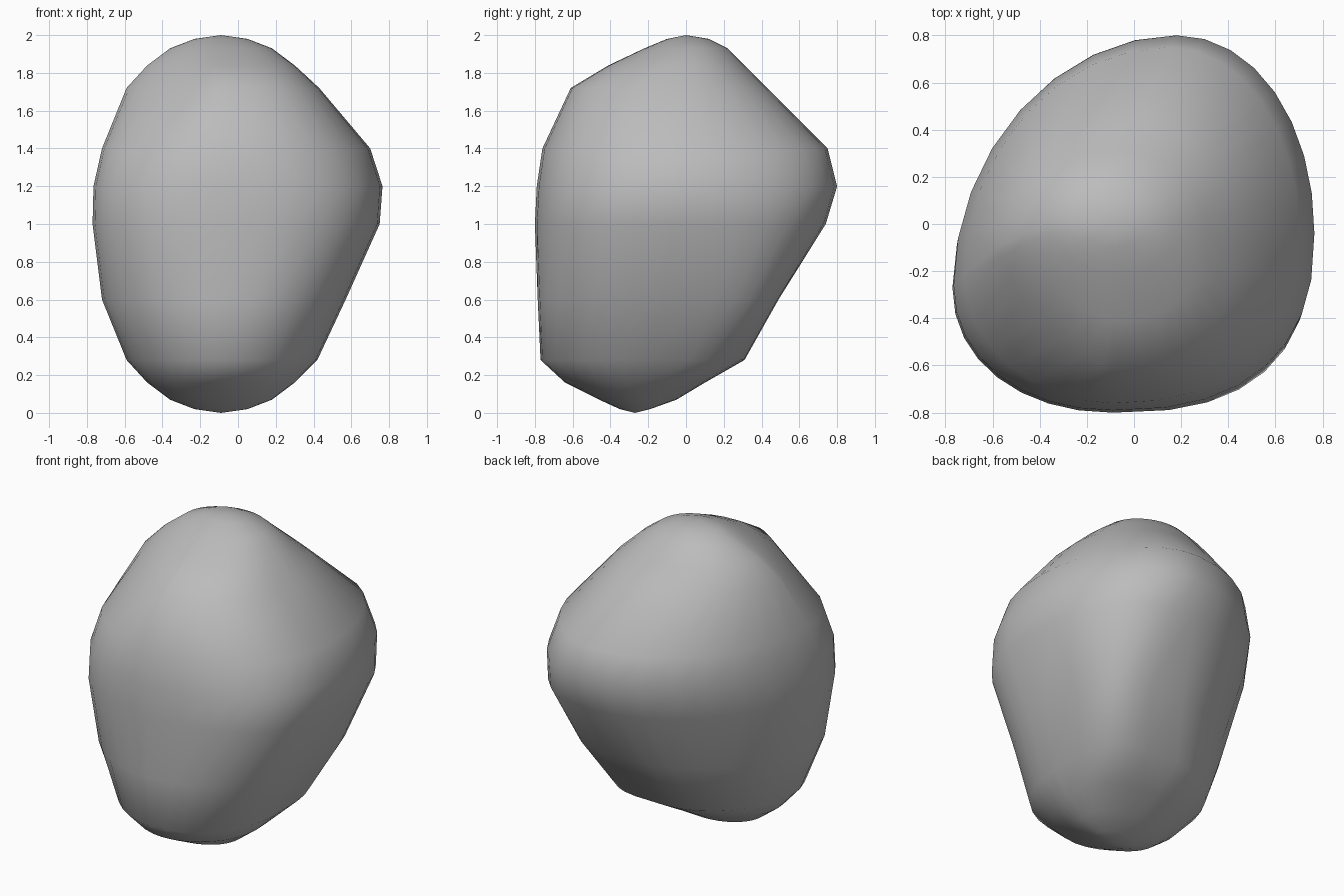
import bpy, bmesh
from math import sin, cos, pi

if "Cube" in bpy.data.objects:
    bpy.data.objects.remove(bpy.data.objects["Cube"])

# Stone cross-sections: z, left, right, front, back, y of left bulge, y of right bulge, x of back bulge,
# then corner squareness: back right, front right, back left, front left
RINGS = [
    (0.02, -.23, .05, -.35, -.19, -.27, -.27, -.09, 2.0, 2.0, 2.0, 2.0),
    (0.07, -.36, .18, -.46, -.05, -.25, -.25, -.09, 2.3, 2.0, 2.0, 2.0),
    (0.16, -.48, .30, -.64, .10, -.25, -.24, -.09, 2.9, 2.0, 1.9, 1.9),
    (0.28, -.59, .42, -.77, .31, -.25, -.22, -.07, 4.0, 2.1, 1.9, 1.75),
    (0.60, -.72, .57, -.785, .49, -.26, -.12, 0.04, 4.0, 2.3, 1.72, 1.9),
    (1.00, -.77, .75, -.80, .74, -.27, -.06, .16, 2.4, 2.6, 1.9, 2.1),
    (1.20, -.765, .765, -.79, .80, -.26, -.04, .18, 2.05, 2.45, 1.95, 2.1),
    (1.40, -.72, .70, -.76, .75, -.22, -.03, .15, 2.0, 2.35, 1.97, 1.95),
    (1.72, -.59, .43, -.61, .43, -.10, -.05, 0, 2.1, 2.5, 2.0, 1.3),
    (1.84, -.48, .30, -.41, .31, -.05, -.03, -.07, 2.1, 2.4, 2.0, 1.45),
    (1.93, -.36, .18, -.22, .22, 0, 0, -.09, 2.0, 2.2, 2.0, 1.7),
    (1.98, -.23, .05, -.10, .12, 0, 0, -.09, 2.0, 2.0, 2.0, 2.0),
]
SEGMENTS = 32
FRONT_X = -.09


def section_point(ring, a):
    """Point on a skewed oval made of four quarter superellipses."""
    z, left, right, front, back, yl, yr, xb, n_br, n_fr, n_bl, n_fl = ring
    c, s = cos(a), sin(a)
    cx = xb if s >= 0 else FRONT_X
    cy = yr if c >= 0 else yl
    rx = (right if c >= 0 else left) - cx
    ry = (back if s >= 0 else front) - cy
    n = (n_br if s >= 0 else n_fr) if c >= 0 else (n_bl if s >= 0 else n_fl)
    return (cx + rx * abs(c) ** (2 / n), cy + ry * abs(s) ** (2 / n), z)


# Loft the sections and close both poles
bm = bmesh.new()
loops = [[bm.verts.new(section_point(r, 2 * pi * i / SEGMENTS)) for i in range(SEGMENTS)]
         for r in RINGS]
bottom = bm.verts.new((-.09, -.27, 0))
top = bm.verts.new((-.09, 0, 2))
for i in range(SEGMENTS):
    j = (i + 1) % SEGMENTS
    for lo, hi in zip(loops, loops[1:]):
        bm.faces.new((lo[i], lo[j], hi[j], hi[i]))
    bm.faces.new((bottom, loops[0][j], loops[0][i]))
    bm.faces.new((top, loops[-1][i], loops[-1][j]))
bmesh.ops.recalc_face_normals(bm, faces=bm.faces)
for f in bm.faces:
    f.smooth = True

mesh = bpy.data.meshes.new("stone")
bm.to_mesh(mesh)
bm.free()
stone = bpy.data.objects.new("stone", mesh)
bpy.context.collection.objects.link(stone)

# Dark grey rock
grey = bpy.data.materials.new("rock_grey")
grey.diffuse_color = (.5, .5, .5, 1)
grey.use_nodes = True
grey.node_tree.nodes["Principled BSDF"].inputs["Base Color"].default_value = grey.diffuse_color
mesh.materials.append(grey)
